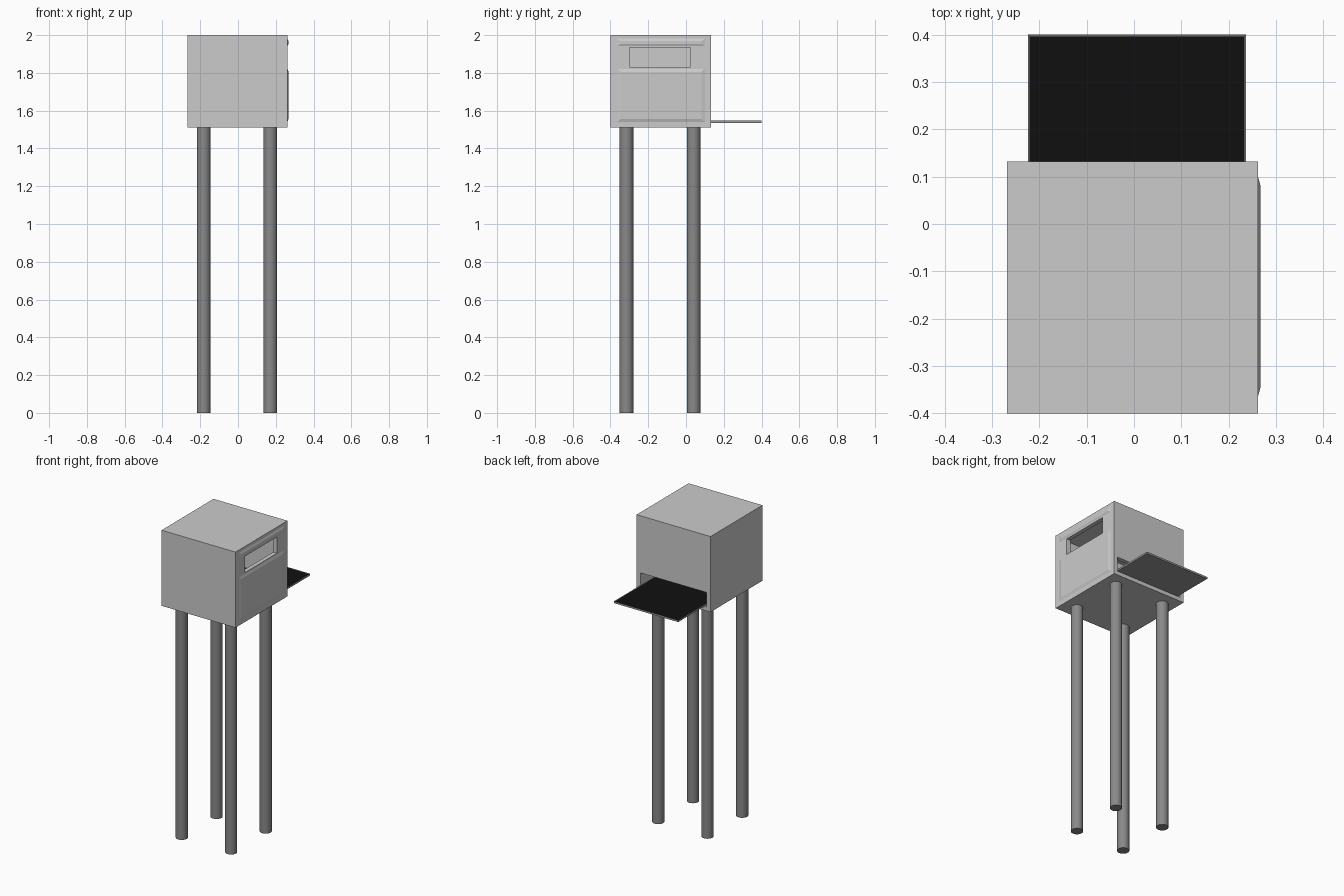
import bpy, bmesh

if "Cube" in bpy.data.objects:
    bpy.data.objects.remove(bpy.data.objects["Cube"])

def box(name, x, y, z):
    bm = bmesh.new()
    bmesh.ops.create_cube(bm, size=1)
    for v in bm.verts:
        v.co = [r[0] + (c + 0.5) * (r[1] - r[0]) for c, r in zip(v.co, (x, y, z))]
    me = bpy.data.meshes.new(name)
    bm.to_mesh(me)
    bm.free()
    ob = bpy.data.objects.new(name, me)
    bpy.context.collection.objects.link(ob)
    return ob

def cut(target, name, x, y, z):
    cutter = box(name, x, y, z)
    cutter.hide_render = True
    cutter.hide_set(True)
    cutter.display_type = 'WIRE'
    m = target.modifiers.new(name, 'BOOLEAN')
    m.object, m.operation, m.solver = cutter, 'DIFFERENCE', 'EXACT'

# Hollow cabinet with a side slot and a rear tray opening
cabinet = box("cabinet", (-0.268, 0.262), (-0.4, 0.132), (1.51, 2.0))
cut(cabinet, "cavity_cutter", (-0.24, 0.235), (-0.373, 0.105), (1.535, 1.973))
cut(cabinet, "slot_cutter", (0.2, 0.3), (-0.3, 0.025), (1.83, 1.935))
cut(cabinet, "tray_opening_cutter", (-0.24, 0.235), (0.08, 0.2), (1.535, 1.63))

# Raised side panels with sloped edges
def raised_panel(name, z, slope):
    panel = box(name, (0.26, 0.267), (-0.372, 0.108), z)
    yc, zc = -0.132, sum(z) / 2
    for v in panel.data.vertices:
        if v.co.x > 0.265:
            v.co.y -= 0.027 if v.co.y > yc else -0.027
            v.co.z -= slope if v.co.z > zc else -slope

raised_panel("upper_side_panel", (1.936, 1.986), 0.018)
raised_panel("lower_side_panel", (1.535, 1.828), 0.022)

# Tray sliding out of the back, with a thin rim and a black lining
tray = box("tray", (-0.224, 0.237), (-0.13, 0.4), (1.536, 1.548))
bm = bmesh.new()
bm.from_mesh(tray.data)
bm.normal_update()
top = max(bm.faces, key=lambda f: f.calc_center_median().z)
bmesh.ops.inset_region(bm, faces=[top], thickness=0.005)
for v in top.verts:
    v.co.z -= 0.002
top.material_index = 1
bm.to_mesh(tray.data)
bm.free()
grey = bpy.data.materials.new("tray_grey")
grey.diffuse_color = (0.32, 0.32, 0.32, 1)
grey.use_nodes = True
grey.node_tree.nodes["Principled BSDF"].inputs["Base Color"].default_value = grey.diffuse_color
black = bpy.data.materials.new("black_lining")
black.diffuse_color = (0.005, 0.005, 0.005, 1)
black.use_nodes = True
black.node_tree.nodes["Principled BSDF"].inputs["Base Color"].default_value = black.diffuse_color
tray.data.materials.append(grey)
tray.data.materials.append(black)

# Four round legs
leg_grey = bpy.data.materials.new("leg_grey")
leg_grey.diffuse_color = (0.25, 0.25, 0.25, 1)
leg_grey.use_nodes = True
leg_grey.node_tree.nodes["Principled BSDF"].inputs["Base Color"].default_value = leg_grey.diffuse_color
for x, side in ((-0.182, "left"), (0.171, "right")):
    for y, end in ((-0.315, "front"), (0.04, "back")):
        bpy.ops.mesh.primitive_cylinder_add(vertices=32, radius=0.036, depth=1.51,
                                            location=(x, y, 0.755))
        leg = bpy.context.object
        leg.name = f"{end}_{side}_leg"
        leg.data.materials.append(leg_grey)
        bpy.ops.object.shade_smooth_by_angle()
